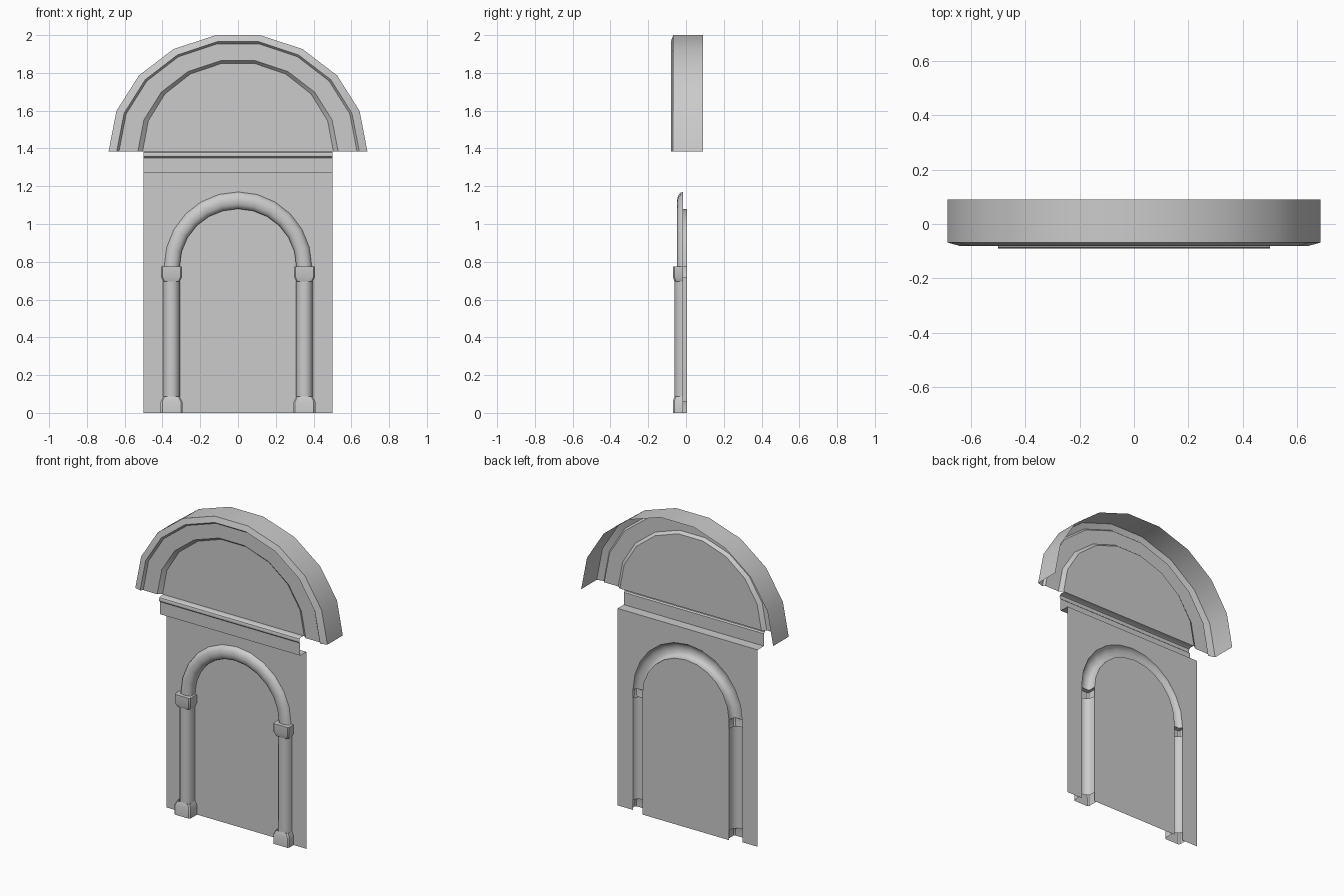
import bpy, bmesh
from math import sin, cos, pi, radians

if "Cube" in bpy.data.objects:
    bpy.data.objects.remove(bpy.data.objects["Cube"])

WALL_Y, PANEL_Y, TYMP_Y = -0.017, 0.004, -0.047
SPRING = 0.775      # height where the small arch starts
TOP_BASE = 1.385    # height where the big half-round pediment starts


def make(name, verts, faces, angle=35, mirror=False):
    """Mesh object with its open shell facing the front (-y)."""
    me = bpy.data.meshes.new(name)
    me.from_pydata(verts, [], faces)
    bm = bmesh.new()
    bm.from_mesh(me)
    bm.normal_update()
    if sum(f.normal.y * f.calc_area() for f in bm.faces) > 0:
        bmesh.ops.reverse_faces(bm, faces=bm.faces[:])
    bm.to_mesh(me)
    bm.free()
    ob = bpy.data.objects.new(name, me)
    bpy.context.collection.objects.link(ob)
    if mirror:
        ob.modifiers.new("Mirror", 'MIRROR')
    bpy.ops.object.select_all(action='DESELECT')
    ob.select_set(True)
    bpy.context.view_layer.objects.active = ob
    bpy.ops.object.shade_smooth_by_angle(angle=radians(angle))
    return ob


def loft(name, rows, **kw):
    """Skin a list of equally long point rows with quads."""
    n = len(rows[0])
    faces = [(i * n + j, i * n + j + 1, (i + 1) * n + j + 1, (i + 1) * n + j)
             for i in range(len(rows) - 1) for j in range(n - 1)]
    return make(name, [p for r in rows for p in r], faces, **kw)


def arc(rx, rz, y, z0, n):
    return [(rx * cos(pi * i / n), y, z0 + rz * sin(pi * i / n)) for i in range(n + 1)]


# Pediment: stepped half-round frame and the flat field inside it
frame = [(0.685, 0.624, 0.09), (0.685, 0.624, -0.068), (0.642, 0.589, -0.08),
         (0.63, 0.578, -0.066), (0.53, 0.487, -0.066), (0.505, 0.472, TYMP_Y)]
loft("pediment_frame", [arc(rx, rz, y, TOP_BASE, 9) for rx, rz, y in frame], angle=25)
field = arc(0.505, 0.472, TYMP_Y, TOP_BASE, 9)
make("pediment_field", field, [range(len(field))])

# Cornice: soffit, fascia and rounded top edge
cornice = [(WALL_Y, 1.27), (-0.08, 1.27), (-0.08, 1.35), (-0.088, 1.357),
           (-0.09, 1.368), (-0.086, 1.379), (-0.076, TOP_BASE), (TYMP_Y, TOP_BASE)]
loft("cornice", [[(x, y, z) for y, z in cornice] for x in (-0.5, 0.5)])

# Wall around the arch, and the recessed panel inside it (right halves, mirrored)
N = 12
outer = [p for p in arc(0.39, 0.395, WALL_Y, SPRING, N)][:N // 2 + 1]
wall = [(0.5, WALL_Y, 0), (0.5, WALL_Y, 1.27), (0, WALL_Y, 1.27)] + outer[::-1] + [(0.39, WALL_Y, 0)]
make("wall", wall, [range(len(wall))], mirror=True)
panel = [(-0.309, PANEL_Y, 0), (0.309, PANEL_Y, 0)] + arc(0.309, 0.305, PANEL_Y, SPRING, N)
make("arch_panel", panel, [range(len(panel))])

# Rounded moulding of the arch
S = 6
rows = [arc(0.35 + 0.041 * cos(pi * i / S), 0.35 + 0.045 * cos(pi * i / S),
            WALL_Y - 0.03 * sin(pi * i / S), SPRING, N) for i in range(S + 1)]
rows.append(arc(0.309, 0.305, PANEL_Y, SPRING, N))
loft("arch_moulding", rows, angle=40)

# Column shafts: half-round, open at the back
shaft = [(0.352 + 0.044 * cos(pi * i / S), WALL_Y - 0.044 * sin(pi * i / S)) for i in range(S + 1)]
shaft.append((0.308, PANEL_Y))
loft("column_shaft", [[(x, y, z) for x, y in shaft] for z in (0.06, 0.72)],
     angle=40, mirror=True)


# Column capitals and bases: square blocks tapering into the shaft
def block(name, levels):
    rows = []
    for z, w, front in levels:
        c = 0.008
        pts = [(w, WALL_Y), (w, front + c), (w - c, front),
               (c - w, front), (-w, front + c), (-w, PANEL_Y)]
        rows.append([(0.352 + x, y, z) for x, y in pts])
    loft(name, rows, angle=30, mirror=True)


block("column_capital", [(0.695, 0.044, -0.061), (0.72, 0.056, -0.069),
                         (SPRING, 0.056, -0.069), (SPRING, 0.038, -0.04)])
block("column_base", [(0, 0.057, -0.07), (0.06, 0.057, -0.07), (0.087, 0.044, -0.061)])
